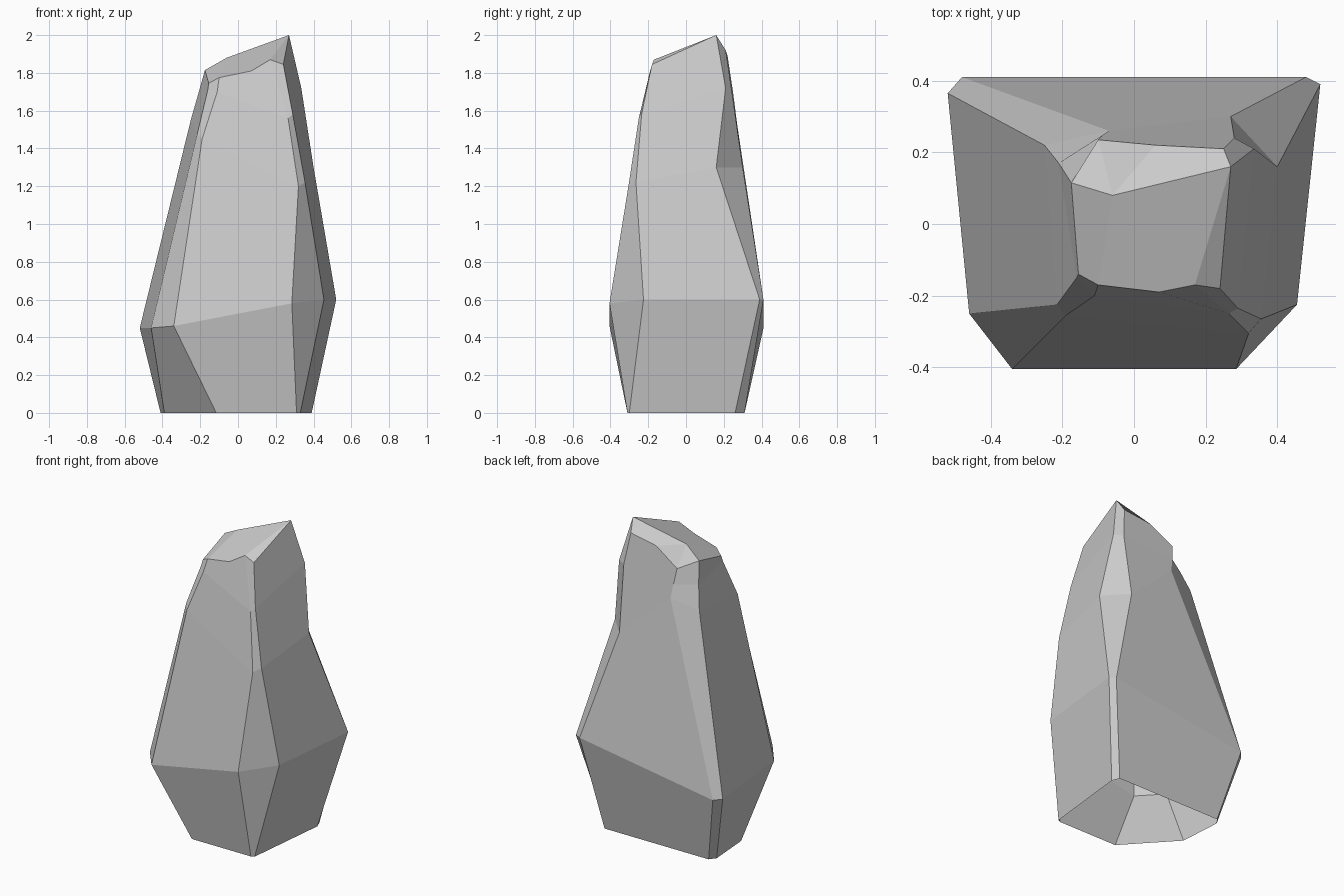
import bpy, bmesh

# Ridge lines of the rock, base to rim, in anticlockwise order (seen from above)
ridges = [
    # front face, left and right edge
    [(-.115, -.31, 0), (-.34, -.405, .46), (-.19, -.255, 1.45), (-.11, -.20, 1.70), (-.10, -.17, 1.775)],
    [(.31, -.31, 0), (.285, -.405, .58), (.32, -.305, 1.20), (.265, -.25, 1.56), (.17, -.17, 1.87)],
    # right face, front and back edge (the back one ends in the peak)
    [(.33, -.30, 0), (.455, -.225, .60), (.355, -.265, 1.22), (.29, -.235, 1.58), (.24, -.18, 1.845)],
    [(.39, .26, 0), (.52, .39, .60), (.40, .16, 1.30), (.335, .21, 1.72), (.27, .16, 2.0)],
    # back face, right and left edge
    [(.37, .31, 0), (.48, .41, .60), (.27, .30, 1.30), (.28, .24, 1.72), (.25, .21, 1.92)],
    [(-.38, .31, 0), (-.48, .41, .45), (-.07, .26, 1.60), (-.085, .25, 1.69), (-.10, .235, 1.79)],
    # left face, back and front edge
    [(-.41, .27, 0), (-.52, .365, .45), (-.25, .22, 1.55), (-.21, .17, 1.69), (-.175, .115, 1.815)],
    [(-.39, -.01, 0), (-.46, -.25, .45), (-.215, -.225, 1.48), (-.16, -.15, 1.71), (-.155, -.14, 1.745)],
]

bm = bmesh.new()
cols = [[bm.verts.new(p) for p in ridge] for ridge in ridges]
front_mid = bm.verts.new((.07, -.19, 1.81))
back_mid = bm.verts.new((.06, .22, 1.89))
crown = bm.verts.new((-.06, .08, 1.88))

# Side facets; the front and back rims have one extra point. The base stays open.
extra = {(0, 3): [front_mid], (4, 3): [back_mid]}
for i, a in enumerate(cols):
    b = cols[(i + 1) % len(cols)]
    for k in range(4):
        bm.faces.new([a[k], b[k], b[k + 1], *extra.get((i, k), []), a[k + 1]])

# Slanted top facets
f1, f2, r1, peak, b1, b2, l1, l2 = [c[-1] for c in cols]
for face in [(f1, front_mid, f2, peak, crown), (f2, r1, peak),
             (peak, b1, back_mid, crown), (crown, back_mid, b2),
             (crown, b2, l1), (crown, l1, l2, f1)]:
    bm.faces.new(face)

mesh = bpy.data.meshes.new("rock")
bm.to_mesh(mesh)
bm.free()
rock = bpy.data.objects.new("rock", mesh)
bpy.context.collection.objects.link(rock)
